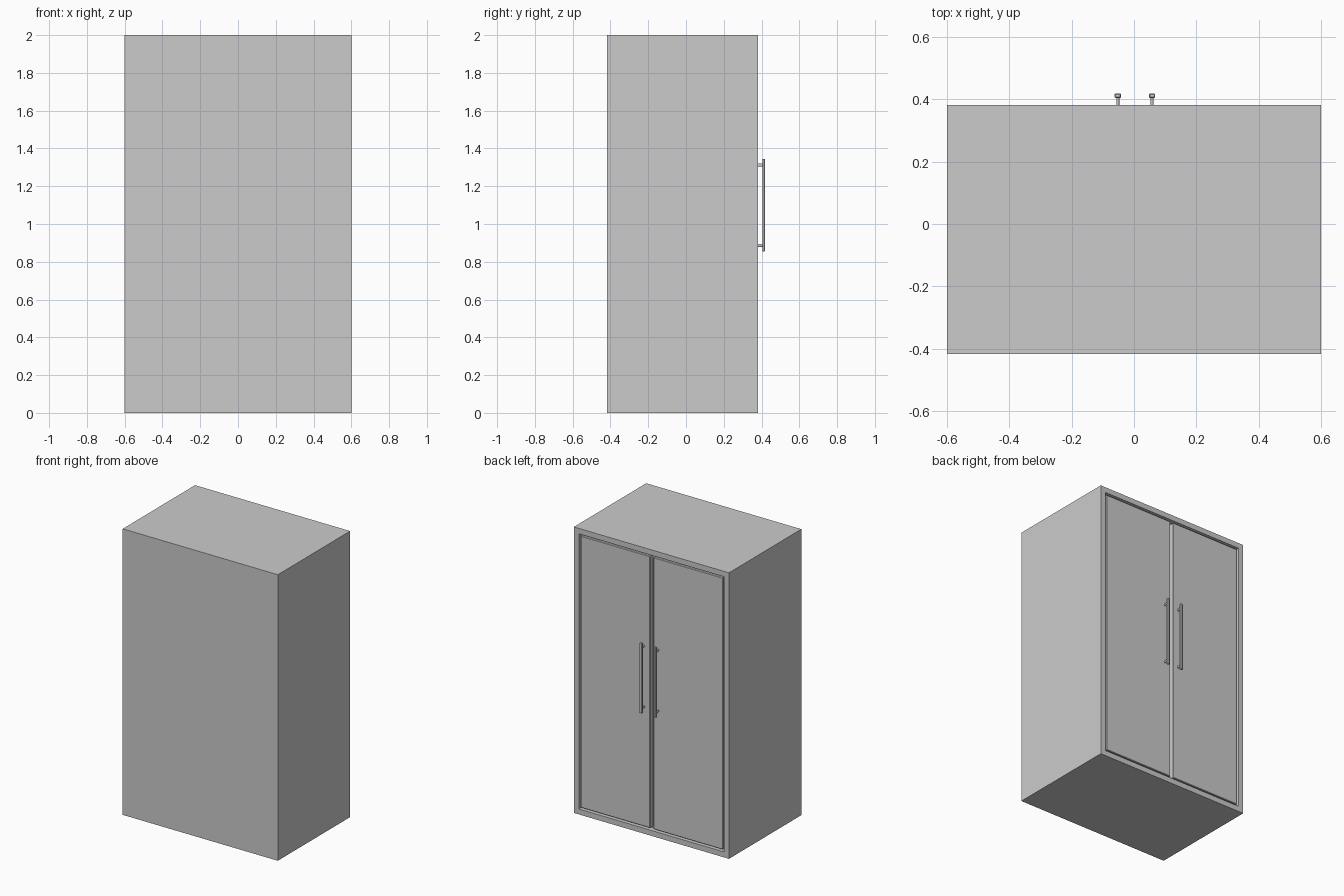
import bpy, bmesh
from mathutils import Matrix, Vector

if "Cube" in bpy.data.objects:
    bpy.data.objects.remove(bpy.data.objects["Cube"])


def box(name, lo, hi, bevel=0.0):
    lo, hi = Vector(lo), Vector(hi)
    bm = bmesh.new()
    bmesh.ops.create_cube(bm, size=1)
    bmesh.ops.scale(bm, vec=hi - lo, verts=bm.verts)
    bmesh.ops.translate(bm, vec=(lo + hi) / 2, verts=bm.verts)
    me = bpy.data.meshes.new(name)
    bm.to_mesh(me)
    bm.free()
    ob = bpy.data.objects.new(name, me)
    bpy.context.collection.objects.link(ob)
    if bevel:
        m = ob.modifiers.new("edge", 'BEVEL')
        m.width, m.segments = bevel, 1
    return ob


X, Y0, Y1, H = 0.6, -0.417, 0.382, 2.0
FRAME = 0.038      # carcass wall thickness
GAP = 0.012        # clearance around each door

# Cabinet carcass: one open-fronted shell with the doorway inset from the +y face
carcass = box("cabinet_shell", (-X, Y0, 0), (X, Y1, H))
bm = bmesh.new()
bm.from_mesh(carcass.data)
front = [f for f in bm.faces if f.normal.y > 0.9]
bmesh.ops.inset_region(bm, faces=front, thickness=FRAME, use_even_offset=True)
cavity = bmesh.ops.extrude_face_region(bm, geom=front)
verts = [g for g in cavity['geom'] if isinstance(g, bmesh.types.BMVert)]
bmesh.ops.translate(bm, vec=(0, Y0 + FRAME - Y1, 0), verts=verts)
bmesh.ops.delete(bm, geom=front, context='FACES')
bmesh.ops.recalc_face_normals(bm, faces=bm.faces)
bm.to_mesh(carcass.data)
bm.free()

# Centre post behind the gap between the doors
box("centre_post", (-0.03, 0.30, FRAME), (0.03, 0.345, H - FRAME))

for side, s, hx in (("left", -1, -0.052), ("right", 1, 0.058)):
    # Inset door
    xs = sorted((s * 0.013, s * (X - FRAME - GAP)))
    box(side + "_door", (xs[0], 0.345, FRAME + GAP),
        (xs[1], Y1 - 0.003, H - FRAME - GAP), 0.003)

    # Bar handle on two standoffs
    box(side + "_handle_bar", (hx - 0.01, 0.404, 0.855),
        (hx + 0.01, 0.419, 1.345), 0.003)
    for part, z in (("lower", 0.887), ("upper", 1.312)):
        bm = bmesh.new()
        bmesh.ops.create_cone(bm, cap_ends=True, segments=16, radius1=0.008,
                              radius2=0.008, depth=0.03,
                              matrix=Matrix.Translation((hx, 0.393, z))
                              @ Matrix.Rotation(1.570796, 4, 'X'))
        # Narrow the standoff to the slim profile seen from above
        bmesh.ops.scale(bm, vec=(0.6, 1, 1), verts=bm.verts,
                        space=Matrix.Translation((-hx, 0, 0)))
        for f in bm.faces:
            f.smooth = len(f.verts) == 4
        me = bpy.data.meshes.new(f"{side}_handle_{part}_standoff")
        bm.to_mesh(me)
        bm.free()
        ob = bpy.data.objects.new(me.name, me)
        bpy.context.collection.objects.link(ob)
